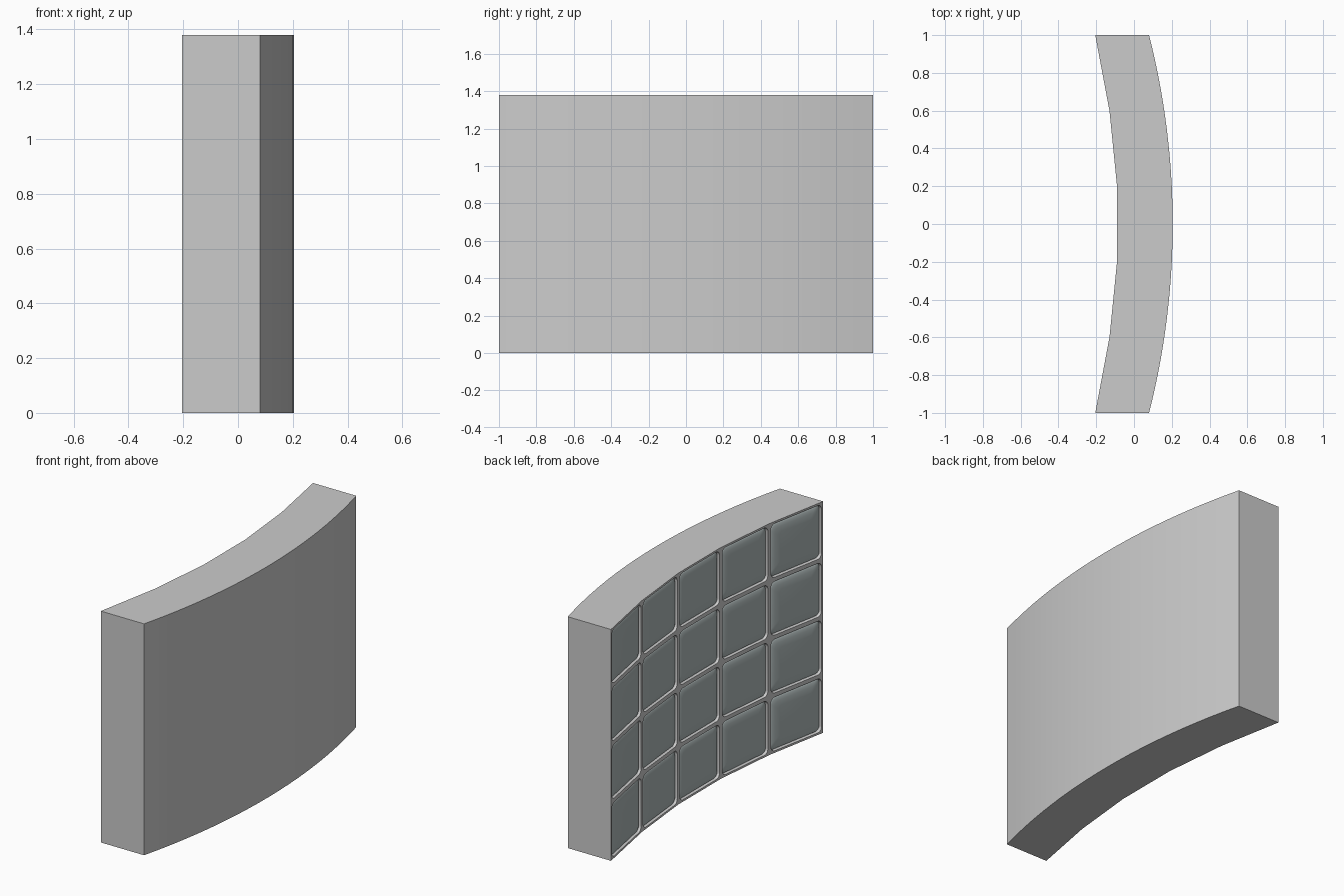
import bpy, bmesh, math
from mathutils import Vector

if "Cube" in bpy.data.objects:
    bpy.data.objects.remove(bpy.data.objects["Cube"])

H, ROWS, R = 1.38, 4, 4.06
INNER = [(-0.205, -1), (-0.13, -0.6), (-0.09, -0.2), (-0.09, 0.2), (-0.13, 0.6), (-0.205, 1)]


def make_object(name, bm, color=None):
    bmesh.ops.remove_doubles(bm, verts=bm.verts, dist=0.0002)
    me = bpy.data.meshes.new(name)
    bm.to_mesh(me)
    bm.free()
    ob = bpy.data.objects.new(name, me)
    bpy.context.collection.objects.link(ob)
    if color:
        mat = bpy.data.materials.new(name)
        mat.diffuse_color = color
        mat.use_nodes = True
        mat.node_tree.nodes["Principled BSDF"].inputs["Base Color"].default_value = mat.diffuse_color
        me.materials.append(mat)
    bpy.context.view_layer.objects.active = ob
    ob.select_set(True)
    bpy.ops.object.shade_smooth_by_angle(angle=math.radians(30))
    ob.select_set(False)
    return ob


def rounded_loop(w, h, r, seg=5):
    pts = []
    for i, (sx, sy) in enumerate([(1, 1), (-1, 1), (-1, -1), (1, -1)]):
        for k in range(seg + 1):
            a = math.pi / 2 * (i + k / seg)
            pts.append((sx * (w / 2 - r) + r * math.cos(a), sy * (h / 2 - r) + r * math.sin(a)))
    return pts


def add_rings(bm, frame, rings, cap):
    # rings: (inset, corner radius, outward offset) on one flat cell
    origin, u, n, w, h = frame
    loops = []
    for inset, r, d in rings:
        loops.append([bm.verts.new(origin + u * x + Vector((0, 0, z)) + n * d)
                      for x, z in rounded_loop(w - 2 * inset, h - 2 * inset, r)])
    for a, b in zip(loops, loops[1:]):
        for i in range(len(a)):
            j = (i + 1) % len(a)
            bm.faces.new((a[i], a[j], b[j], b[i]))
    if cap:
        bm.faces.new(loops[-1])


# Curved cabinet: smooth outer arc, inner side left open for the panels
bm = bmesh.new()
outer = []
for i in range(21):
    y = 1 - i / 10
    outer.append((0.205 - R + math.sqrt(R * R - y * y), y))
profile = INNER + outer
low = [bm.verts.new((x, y, 0)) for x, y in profile]
top = [bm.verts.new((x, y, H)) for x, y in profile]
for i in range(len(INNER) - 1, len(profile)):
    j = (i + 1) % len(profile)
    bm.faces.new((low[i], low[j], top[j], top[i]))
bm.faces.new(top)
bm.faces.new(low[::-1])
bmesh.ops.recalc_face_normals(bm, faces=bm.faces)
make_object("curved_cabinet", bm)

# Grid of rounded frames, each holding a pillow-shaped screen
frames, screens = bmesh.new(), bmesh.new()
ch = H / ROWS
for (x0, y0), (x1, y1) in zip(INNER, INNER[1:]):
    a, b = Vector((x0, y0, 0)), Vector((x1, y1, 0))
    u = (a - b).normalized()
    n = u.cross(Vector((0, 0, 1)))
    for row in range(ROWS):
        cell = ((a + b) / 2 + Vector((0, 0, ch * (row + 0.5))), u, n, (b - a).length, ch)
        add_rings(frames, cell, [(0, 0, 0), (0.012, 0.03, 0), (0.014, 0.03, -0.018)], False)
        add_rings(screens, cell, [(0.014, 0.03, -0.018), (0.018, 0.03, -0.012), (0.028, 0.03, -0.007),
                                  (0.045, 0.03, -0.003), (0.075, 0.02, 0)], True)
make_object("screen_frames", frames)
make_object("screens", screens, (0.42, 0.48, 0.48, 1))
